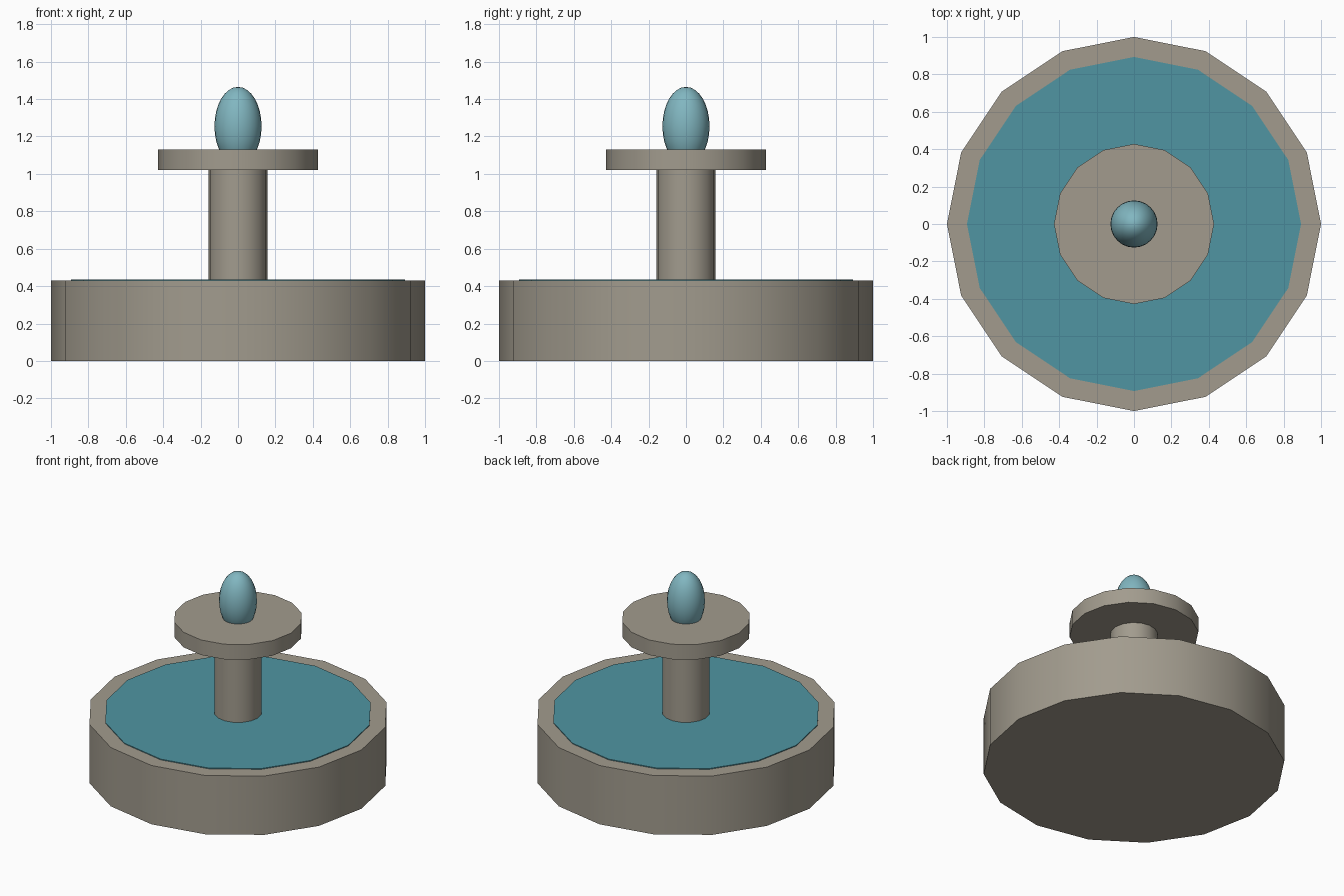
import bpy, math

if "Cube" in bpy.data.objects:
    bpy.data.objects.remove(bpy.data.objects["Cube"])

def material(name, rgb):
    m = bpy.data.materials.new(name)
    m.diffuse_color = (*rgb, 1)
    m.use_nodes = True
    m.node_tree.nodes["Principled BSDF"].inputs["Base Color"].default_value = m.diffuse_color
    return m

stone = material("stone", (0.36, 0.33, 0.27))
water = material("water", (0.08, 0.30, 0.36))
spray = material("spray", (0.22, 0.47, 0.53))

def finish(name, mat):
    ob = bpy.context.object
    ob.name = name
    ob.data.materials.append(mat)
    bpy.ops.object.shade_smooth_by_angle(angle=math.radians(40))
    return ob

def drum(name, radius, z0, z1, mat):
    bpy.ops.mesh.primitive_cylinder_add(vertices=16, radius=radius, depth=z1 - z0,
                                        location=(0, 0, (z0 + z1) / 2))
    return finish(name, mat)

# Wide basin with the water surface just proud of its rim
drum("basin", 1.0, 0.0, 0.43, stone)
drum("water_surface", 0.893, 0.40, 0.436, water)

# Central column carrying the upper dish
drum("column", 0.158, 0.40, 1.03, stone)
drum("upper_dish", 0.428, 1.02, 1.13, stone)

# Egg-shaped water jet, sunk into the dish
bpy.ops.mesh.primitive_uv_sphere_add(segments=24, ring_count=16, radius=1,
                                     location=(0, 0, 1.255))
jet = finish("water_jet", spray)
jet.scale = (0.126, 0.126, 0.21)
